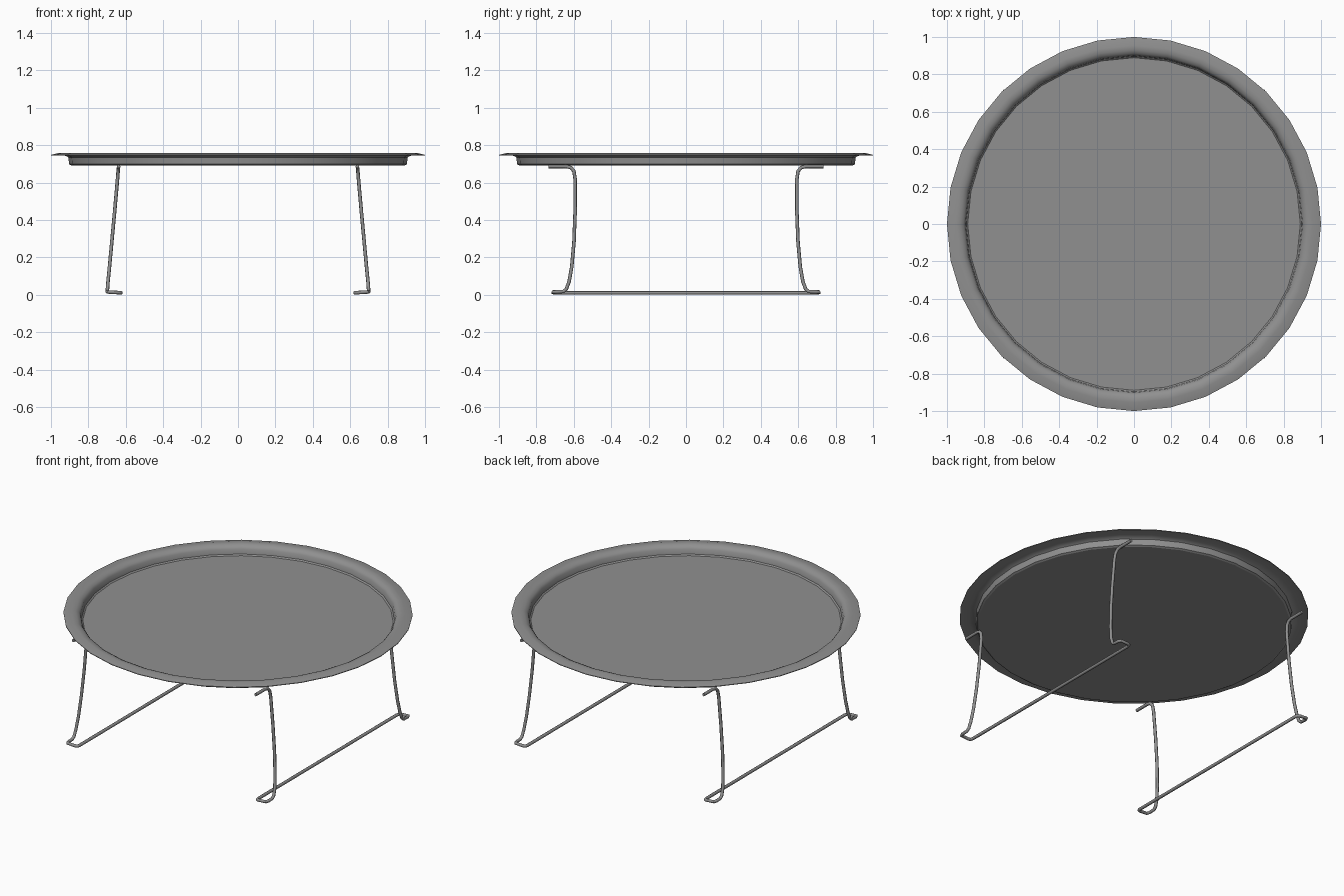
import bpy, bmesh, math

if "Cube" in bpy.data.objects:
    bpy.data.objects.remove(bpy.data.objects["Cube"])

SIDES = 32
WIRE = 0.0095

# Dark grey metal
metal = bpy.data.materials.new("dark_metal")
metal.diffuse_color = (0.28, 0.28, 0.28, 1)
metal.use_nodes = True
metal.node_tree.nodes["Principled BSDF"].inputs["Base Color"].default_value = metal.diffuse_color


def finish(obj, angle):
    """Dark metal, smooth shading with sharp edges kept."""
    obj.data.materials.append(metal)
    bpy.ops.object.select_all(action='DESELECT')
    obj.select_set(True)
    bpy.context.view_layer.objects.active = obj
    bpy.ops.object.shade_smooth_by_angle(angle=math.radians(angle))


def lathe(name, profile):
    """Revolve a (radius, z) profile; both ends are closed with flat discs."""
    bm = bmesh.new()
    rings = [[bm.verts.new((r * math.cos(2 * math.pi * i / SIDES),
                            r * math.sin(2 * math.pi * i / SIDES), z))
              for i in range(SIDES)] for r, z in profile]
    for a, b in zip(rings, rings[1:]):
        for i in range(SIDES):
            j = (i + 1) % SIDES
            bm.faces.new((a[i], a[j], b[j], b[i]))
    bm.faces.new(rings[0])
    bm.faces.new(rings[-1])
    bmesh.ops.recalc_face_normals(bm, faces=bm.faces)
    me = bpy.data.meshes.new(name)
    bm.to_mesh(me)
    bm.free()
    obj = bpy.data.objects.new(name, me)
    bpy.context.collection.objects.link(obj)
    finish(obj, 28)


def wire(name, points):
    """Round wire along a polyline, turned into a mesh."""
    cu = bpy.data.curves.new(name, 'CURVE')
    cu.dimensions = '3D'
    cu.bevel_depth = WIRE
    cu.bevel_resolution = 2
    cu.use_fill_caps = True
    sp = cu.splines.new('POLY')
    sp.points.add(len(points) - 1)
    for p, co in zip(sp.points, points):
        p.co = (*co, 1)
    obj = bpy.data.objects.new(name, cu)
    bpy.context.collection.objects.link(obj)
    bpy.ops.object.select_all(action='DESELECT')
    obj.select_set(True)
    bpy.context.view_layer.objects.active = obj
    bpy.ops.object.convert(target='MESH')
    finish(bpy.context.view_layer.objects.active, 50)


# Round tray: underside, rolled rim, then inner wall and floor
lathe("tray", [
    (0.892, 0.692), (0.903, 0.698), (0.907, 0.735), (0.918, 0.742),
    (0.945, 0.748), (1.0, 0.744), (1.0, 0.748), (0.955, 0.759),
    (0.93, 0.757), (0.912, 0.748), (0.902, 0.735), (0.897, 0.706),
    (0.889, 0.699),
])

# Half of a leg frame as (x, y, z), from the tab under the tray to the floor bar
half_leg = [
    (0.638, 0.735, 0.686), (0.638, 0.64, 0.686), (0.639, 0.615, 0.68),
    (0.641, 0.599, 0.66), (0.644, 0.593, 0.62), (0.660, 0.593, 0.44),
    (0.675, 0.599, 0.28), (0.687, 0.611, 0.15), (0.695, 0.625, 0.07),
    (0.698, 0.64, 0.03), (0.699, 0.655, 0.0175), (0.699, 0.695, 0.016),
    (0.692, 0.711, 0.015), (0.642, 0.711, 0.012), (0.63, 0.706, 0.011),
    (0.626, 0.69, 0.0105),
]

# Two bent-wire leg frames, each mirrored front to back
for side, sx in (("left", -1), ("right", 1)):
    back = [(sx * x, y, z) for x, y, z in half_leg]
    front = [(x, -y, z) for x, y, z in reversed(back)]
    wire(side + "_leg_frame", back + front)
